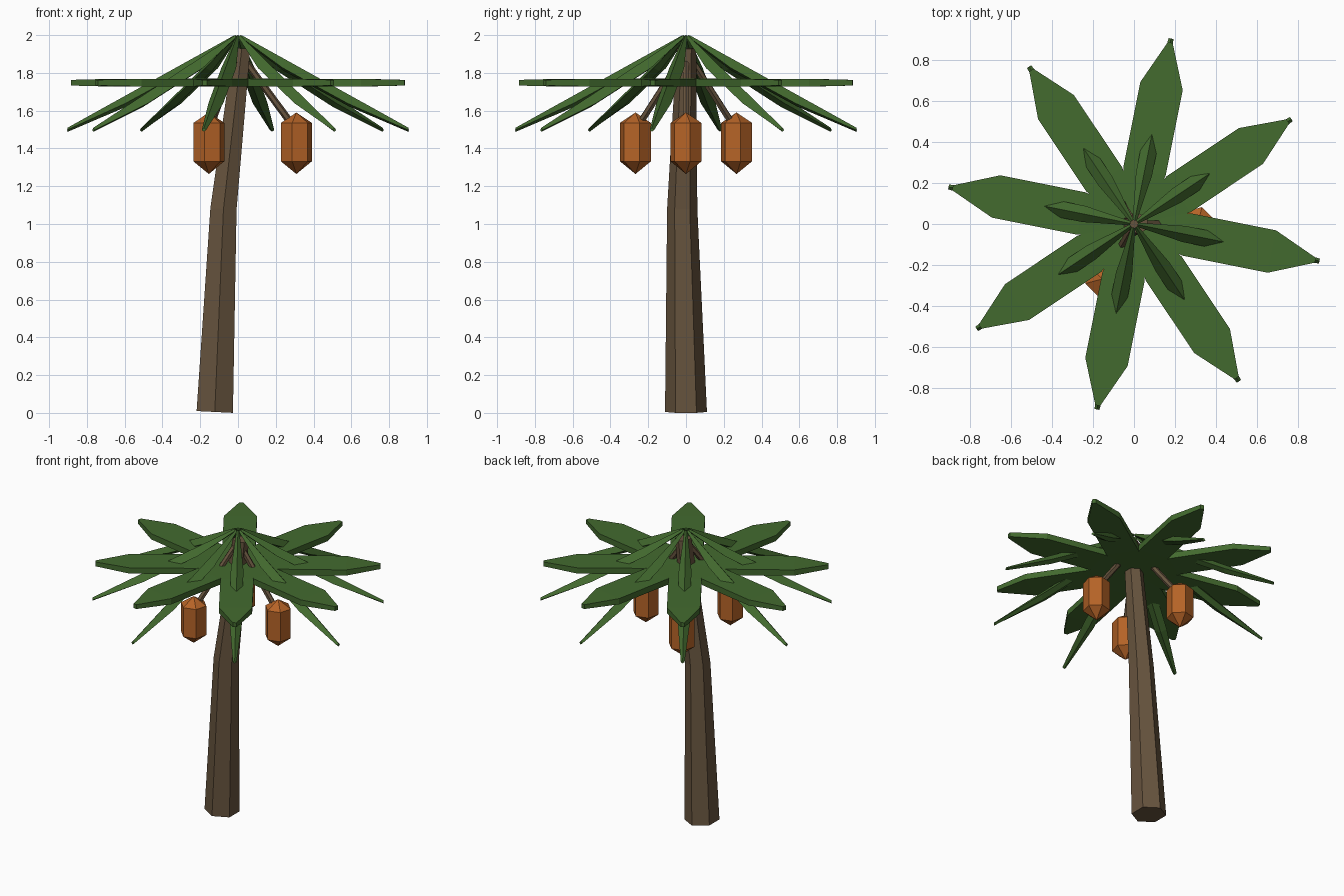
import bpy, bmesh, math
from mathutils import Vector, Matrix

if "Cube" in bpy.data.objects:
    bpy.data.objects.remove(bpy.data.objects["Cube"])


def material(name, rgb):
    m = bpy.data.materials.new(name)
    m.diffuse_color = (*rgb, 1)
    m.use_nodes = True
    m.node_tree.nodes["Principled BSDF"].inputs["Base Color"].default_value = m.diffuse_color
    return m


GREEN = material("leaf green", (0.056, 0.145, 0.028))
BROWN = material("bark brown", (0.135, 0.088, 0.048))
ORANGE = material("fruit orange", (0.46, 0.125, 0.02))


def loft(name, rings, mat, rot=0.0):
    """Bridge equal-sized rings of points, cap both ends, turn about z."""
    bm = bmesh.new()
    loops = [[bm.verts.new(p) for p in ring] for ring in rings]
    n = len(loops[0])
    for a, b in zip(loops, loops[1:]):
        for i in range(n):
            j = (i + 1) % n
            bm.faces.new((a[i], a[j], b[j], b[i]))
    bm.faces.new(loops[0])
    bm.faces.new(loops[-1])
    bmesh.ops.remove_doubles(bm, verts=bm.verts, dist=1e-5)
    bmesh.ops.recalc_face_normals(bm, faces=bm.faces)
    bm.transform(Matrix.Rotation(rot, 4, 'Z'))
    me = bpy.data.meshes.new(name)
    bm.to_mesh(me)
    bm.free()
    me.materials.append(mat)
    ob = bpy.data.objects.new(name, me)
    bpy.context.collection.objects.link(ob)
    return ob


def hexagon(c, r, start=30, tilt=0.0):
    """Six points around c; tilt lowers the ring toward +x."""
    pts = []
    for k in range(6):
        a = math.radians(start + 60 * k)
        dx, dy = r * math.cos(a), r * math.sin(a)
        pts.append((c[0] + dx, c[1] + dy, c[2] - tilt * dx))
    return pts


# leaning trunk in two tapered lengths
loft("trunk", [hexagon((-0.123, 0, 0.005), 0.111, tilt=0.05),
               hexagon((-0.077, -0.02, 1.08), 0.08, tilt=0.05),
               hexagon((0.02, 0.002, 1.93), 0.052, tilt=0.05)], BROWN)

# fronds: flat horizontal blade plus a sloping ridged rib through it
for k in range(8):
    ang = math.radians(-11.3 + 45 * k)

    blade = []
    for r, w, t in ((0.03, 0.04, 0.018), (0.26, 0.105, 0.021),
                    (0.684, 0.105, 0.02), (0.9, 0.012, 0.015)):
        z = 1.748
        blade.append([(r, -w, z - t), (r, w, z - t), (r, w, z + t), (r, -w, z + t)])
    loft(f"leaf_blade_{k + 1}", blade, GREEN, ang)

    rib = []
    for r, w, side, low in ((0.018, 0.010, 0.012, 0.022), (0.25, 0.040, 0.048, 0.065),
                            (0.6, 0.040, 0.045, 0.062), (0.92, 0.012, 0.012, 0.022)):
        z = 2.01 - 0.5435 * r
        rib.append([(r, 0, z), (r, w, z - side), (r, 0, z - low), (r, -w, z - side)])
    loft(f"leaf_rib_{k + 1}", rib, GREEN, ang)

# hanging fruits on slanting stems
for k in range(3):
    ang = math.radians(120 * k)
    c = (0.309, 0)
    profile = ((1.265, 0.0005), (1.332, 0.085), (1.535, 0.085), (1.59, 0.0005))
    loft(f"fruit_{k + 1}", [hexagon((*c, z), r, 15) for z, r in profile], ORANGE, ang)

    top, end = Vector((0.01, 0, 1.90)), Vector((0.295, 0, 1.515))
    q = (end - top).to_track_quat('Z', 'Y')
    stem = [[p + q @ Vector(v) for v in hexagon((0, 0, 0), 0.019)] for p in (top, end)]
    loft(f"fruit_stem_{k + 1}", stem, BROWN, ang)
